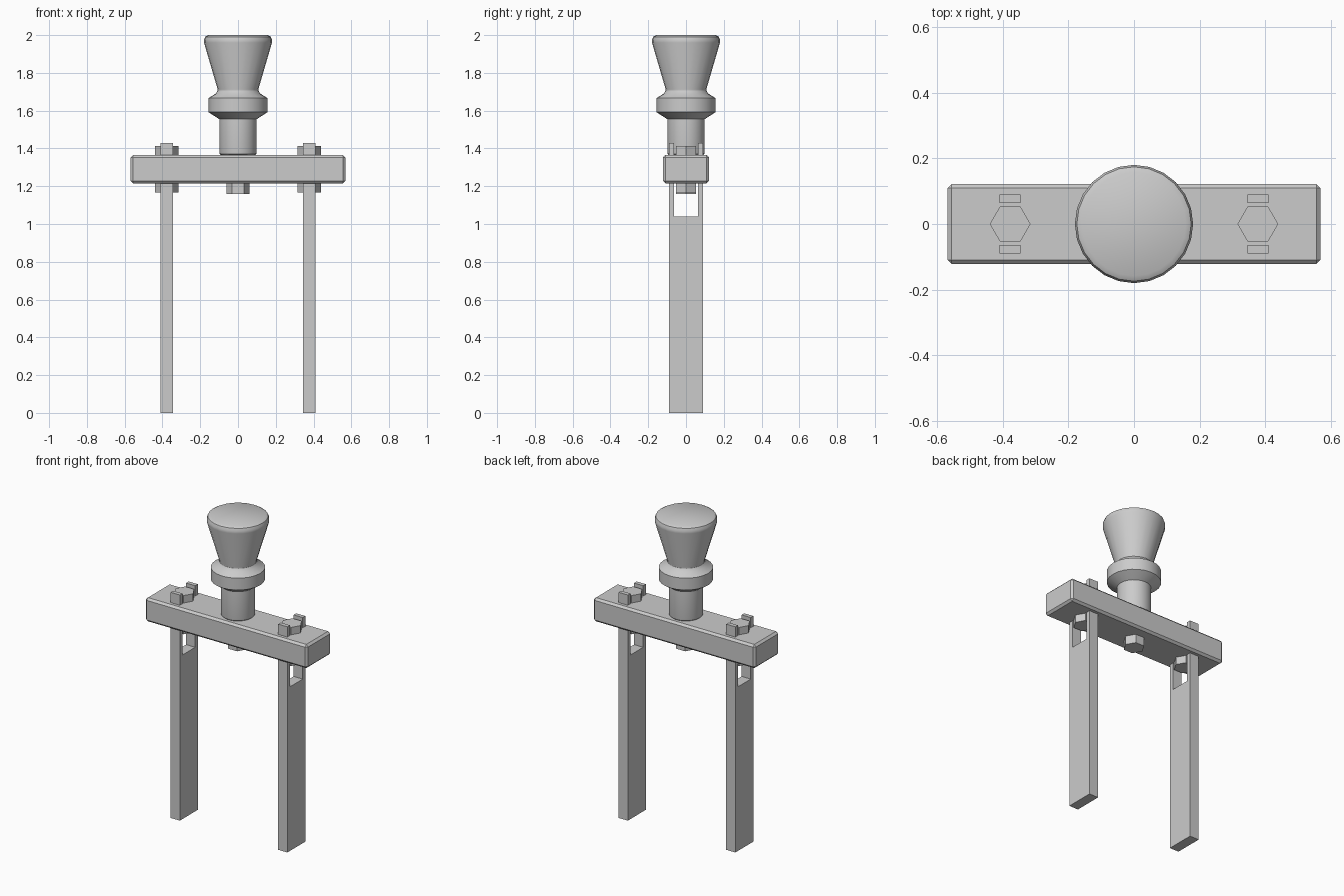
import bpy, bmesh, math

if "Cube" in bpy.data.objects:
    bpy.data.objects.remove(bpy.data.objects["Cube"])


def finish(bm, name, smooth=False):
    bmesh.ops.recalc_face_normals(bm, faces=bm.faces)
    mesh = bpy.data.meshes.new(name)
    bm.to_mesh(mesh)
    bm.free()
    ob = bpy.data.objects.new(name, mesh)
    bpy.context.collection.objects.link(ob)
    if smooth:
        bpy.ops.object.select_all(action='DESELECT')
        ob.select_set(True)
        bpy.context.view_layer.objects.active = ob
        bpy.ops.object.shade_smooth_by_angle(angle=math.radians(30))
    return ob


def lathe(name, profile, sides):
    bm = bmesh.new()
    rings = [[bm.verts.new((r * math.cos(2 * math.pi * i / sides),
                            r * math.sin(2 * math.pi * i / sides), z))
              for i in range(sides)] for r, z in profile]
    for a, b in zip(rings, rings[1:]):
        for i in range(sides):
            j = (i + 1) % sides
            bm.faces.new((a[i], a[j], b[j], b[i]))
    bm.faces.new(rings[0])
    bm.faces.new(rings[-1])
    return finish(bm, name, True)


def hexagon(name, x, z0, z1, r=0.062):
    bm = bmesh.new()
    ring = [bm.verts.new((x + r * math.cos(math.pi * i / 3),
                          r * math.sin(math.pi * i / 3), z0)) for i in range(6)]
    face = bm.faces.new(ring)
    ext = bmesh.ops.extrude_face_region(bm, geom=[face], use_keep_orig=True)
    top = [g for g in ext['geom'] if isinstance(g, bmesh.types.BMVert)]
    bmesh.ops.translate(bm, verts=top, vec=(0, 0, z1 - z0))
    return finish(bm, name)


def forked_leg(name, x):
    # U-notched outline in the YZ plane, extruded along X
    outline = [(-0.09, 0), (0.09, 0), (0.09, 1.43), (0.064, 1.43),
               (0.064, 1.04), (-0.064, 1.04), (-0.064, 1.43), (-0.09, 1.43)]
    bm = bmesh.new()
    face = bm.faces.new([bm.verts.new((x - 0.032, y, z)) for y, z in outline])
    ext = bmesh.ops.extrude_face_region(bm, geom=[face], use_keep_orig=True)
    side = [g for g in ext['geom'] if isinstance(g, bmesh.types.BMVert)]
    bmesh.ops.translate(bm, verts=side, vec=(0.064, 0, 0))
    return finish(bm, name)


# Crossbar with small bevelled edges
bm = bmesh.new()
bmesh.ops.create_cube(bm, size=1)
bmesh.ops.scale(bm, vec=(1.136, 0.244, 0.15), verts=bm.verts)
bmesh.ops.translate(bm, vec=(0, 0, 1.29), verts=bm.verts)
bmesh.ops.bevel(bm, geom=bm.edges[:], offset=0.013, segments=1, affect='EDGES')
finish(bm, "crossbar")

# Turned handle: stem, collar and flared knob
lathe("handle", [
    (0.085, 1.36), (0.097, 1.37), (0.099, 1.38), (0.099, 1.555),
    (0.104, 1.558), (0.156, 1.592), (0.156, 1.667), (0.118, 1.69),
    (0.108, 1.706), (0.108, 1.714), (0.18, 1.96), (0.180, 1.975),
    (0.174, 1.991), (0.158, 2.0)], 24)

# Nut holding the handle under the crossbar
hexagon("handle_nut", 0, 1.16, 1.22)

# Forked legs, each clamped by a bolt head above and a nut below
for side, x in (("left", -0.377), ("right", 0.377)):
    forked_leg(side + "_leg", x)
    hexagon(side + "_bolt_head", x, 1.36, 1.412)
    hexagon(side + "_nut", x, 1.167, 1.22)
